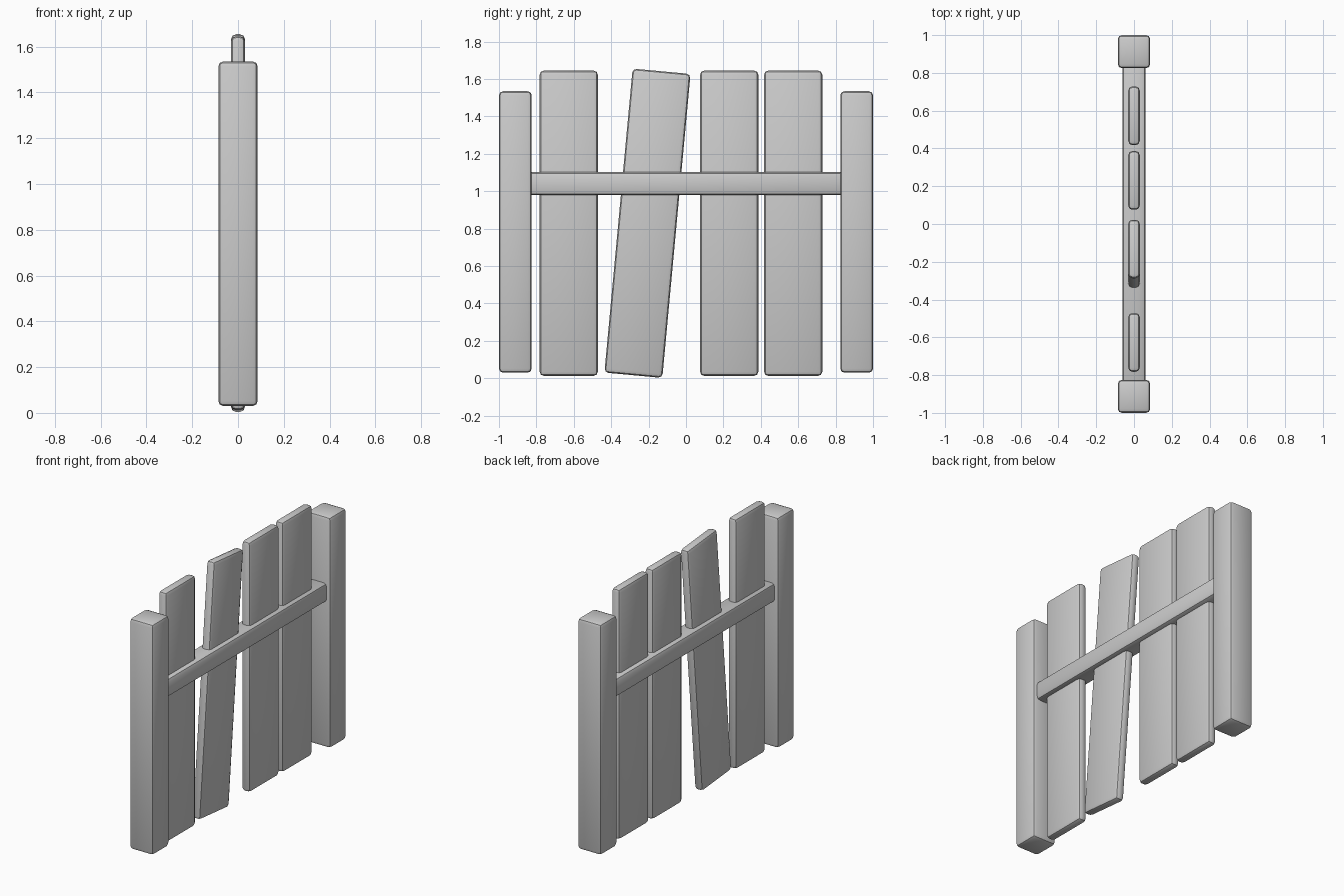
import bpy
from math import radians

if "Cube" in bpy.data.objects:
    bpy.data.objects.remove(bpy.data.objects["Cube"])


def board(name, size, loc, bevel, tilt=0.0):
    """Box with softened edges, optionally leaning about the x axis."""
    bpy.ops.mesh.primitive_cube_add(size=1, location=loc)
    ob = bpy.context.object
    ob.name = name
    ob.scale = size
    bpy.ops.object.transform_apply(location=False, rotation=False, scale=True)
    mod = ob.modifiers.new("soft_edges", "BEVEL")
    mod.width = bevel
    mod.segments = 2
    bpy.ops.object.modifier_apply(modifier=mod.name)
    ob.rotation_euler.x = tilt
    bpy.ops.object.shade_smooth_by_angle(angle=radians(40))
    return ob


# End posts
for side, y in (("left", -0.9125), ("right", 0.9125)):
    board(f"post_{side}", (0.172, 0.175, 1.505), (0, y, 0.7825), 0.022)

# Cross rail, let into both posts
board("cross_rail", (0.122, 1.70, 0.122), (0, 0, 1.041), 0.022)

# Upright planks, one of them knocked askew
planks = [(-0.627, 0.0), (-0.206, -5.3), (0.231, 0.0), (0.573, 0.0)]
for i, (y, lean) in enumerate(planks):
    board(f"plank_{i + 1}", (0.061, 0.311, 1.632), (0, y, 0.829), 0.022, radians(lean))
